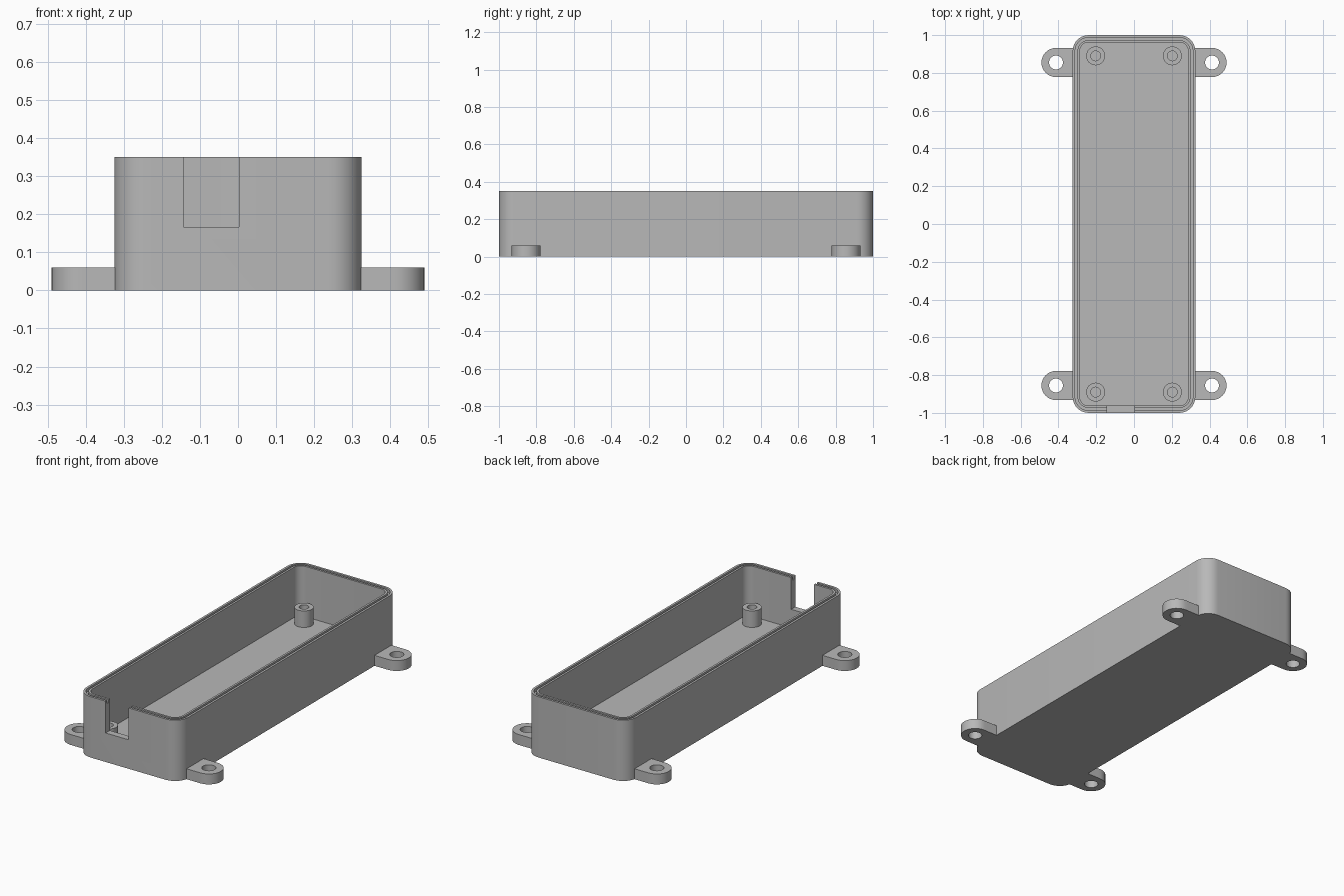
import bpy, bmesh
from math import cos, sin, pi, radians

if "Cube" in bpy.data.objects:
    bpy.data.objects.remove(bpy.data.objects["Cube"])

GREY = (0.48, 0.48, 0.48, 1)
mat = bpy.data.materials.new("grey plastic")
mat.use_nodes = True
mat.diffuse_color = GREY
mat.node_tree.nodes["Principled BSDF"].inputs["Base Color"].default_value = GREY

HALF_X, HALF_Y, HEIGHT, CORNER = 0.325, 1.0, 0.35, 0.085
FLOOR, WALL, SEGS = 0.06, 0.038, 32


def rounded_rect(inset, z):
    """Ring following the box outline, moved inwards by inset."""
    r = CORNER - inset
    cx, cy = HALF_X - CORNER, HALF_Y - CORNER
    ring = []
    for q, (sx, sy) in enumerate([(1, 1), (-1, 1), (-1, -1), (1, -1)]):
        for i in range(9):
            a = (q + i / 8) * pi / 2
            ring.append((sx * cx + r * cos(a), sy * cy + r * sin(a), z))
    return ring


def circle(x, y, r, z):
    return [(x + r * cos(2 * pi * i / SEGS), y + r * sin(2 * pi * i / SEGS), z)
            for i in range(SEGS)]


def ear_outline(x, y, side, z, r=0.077, reach=0.09):
    """Half circle outwards, square towards the box wall."""
    ring = []
    for i in range(SEGS):
        a = 2 * pi * i / SEGS
        c, s = cos(a), sin(a)
        if c < -0.001:
            m = max(abs(c), abs(s))
            c, s = c / m * reach / r, s / m
        ring.append((x + side * r * c, y + r * s, z))
    return ring


def loft(name, rings, loop=False):
    """Skin a list of rings; cap both ends unless the rings form a loop."""
    bm = bmesh.new()
    loops = [[bm.verts.new(p) for p in ring] for ring in rings]
    pairs = list(zip(loops, loops[1:]))
    if loop:
        pairs.append((loops[-1], loops[0]))
    else:
        bm.faces.new(loops[0])
        bm.faces.new(loops[-1])
    for a, b in pairs:
        for i in range(len(a)):
            j = (i + 1) % len(a)
            bm.faces.new((a[i], a[j], b[j], b[i]))
    bmesh.ops.recalc_face_normals(bm, faces=bm.faces)
    mesh = bpy.data.meshes.new(name)
    bm.to_mesh(mesh)
    bm.free()
    mesh.materials.append(mat)
    obj = bpy.data.objects.new(name, mesh)
    bpy.context.collection.objects.link(obj)
    return obj


def select_only(obj):
    bpy.ops.object.select_all(action="DESELECT")
    obj.select_set(True)
    bpy.context.view_layer.objects.active = obj


def smooth(obj):
    select_only(obj)
    bpy.ops.object.shade_smooth_by_angle(angle=radians(30))


# Open box with a sealing groove in the rim
GROOVE = HEIGHT - 0.02
body = loft("box_body", [
    rounded_rect(0, 0), rounded_rect(0, HEIGHT),
    rounded_rect(0.013, HEIGHT), rounded_rect(0.013, GROOVE),
    rounded_rect(0.026, GROOVE), rounded_rect(0.026, HEIGHT),
    rounded_rect(WALL, HEIGHT), rounded_rect(WALL, FLOOR)])

# Cable notch in the front wall
bpy.ops.mesh.primitive_cube_add(size=1, location=(-0.07, -1.0, 0.367))
cutter = bpy.context.object
cutter.name = "notch_cutter"
cutter.scale = (0.146, 0.2, 0.4)
cutter.hide_render = True
cutter.data.materials.append(mat)
cut = body.modifiers.new("notch", "BOOLEAN")
cut.operation, cut.solver, cut.object = "DIFFERENCE", "EXACT", cutter
select_only(body)
bpy.ops.object.modifier_apply(modifier=cut.name)
bpy.data.objects.remove(cutter)
smooth(body)

# Mounting ears outside and screw posts inside, one of each per corner
for sx, side in ((1, "left"), (-1, "right")):
    for sy, end in ((1, "back"), (-1, "front")):
        x, y = sx * 0.413, sy * 0.855
        hole = [circle(x, y, 0.037, z) for z in (0.06, 0)]
        if sx < 0:  # mirror the hole so its points line up with the outline
            hole = [[(2 * x - px, py, pz) for px, py, pz in ring] for ring in hole]
        smooth(loft(f"mounting_ear_{end}_{side}",
                    [ear_outline(x, y, sx, 0), ear_outline(x, y, sx, 0.06)] + hole,
                    loop=True))
        x, y = sx * 0.203, sy * 0.89
        smooth(loft(f"screw_post_{end}_{side}", [
            circle(x, y, 0.05, FLOOR - 0.01), circle(x, y, 0.05, 0.155),
            circle(x, y, 0.026, 0.155), circle(x, y, 0.026, FLOOR + 0.002)]))
